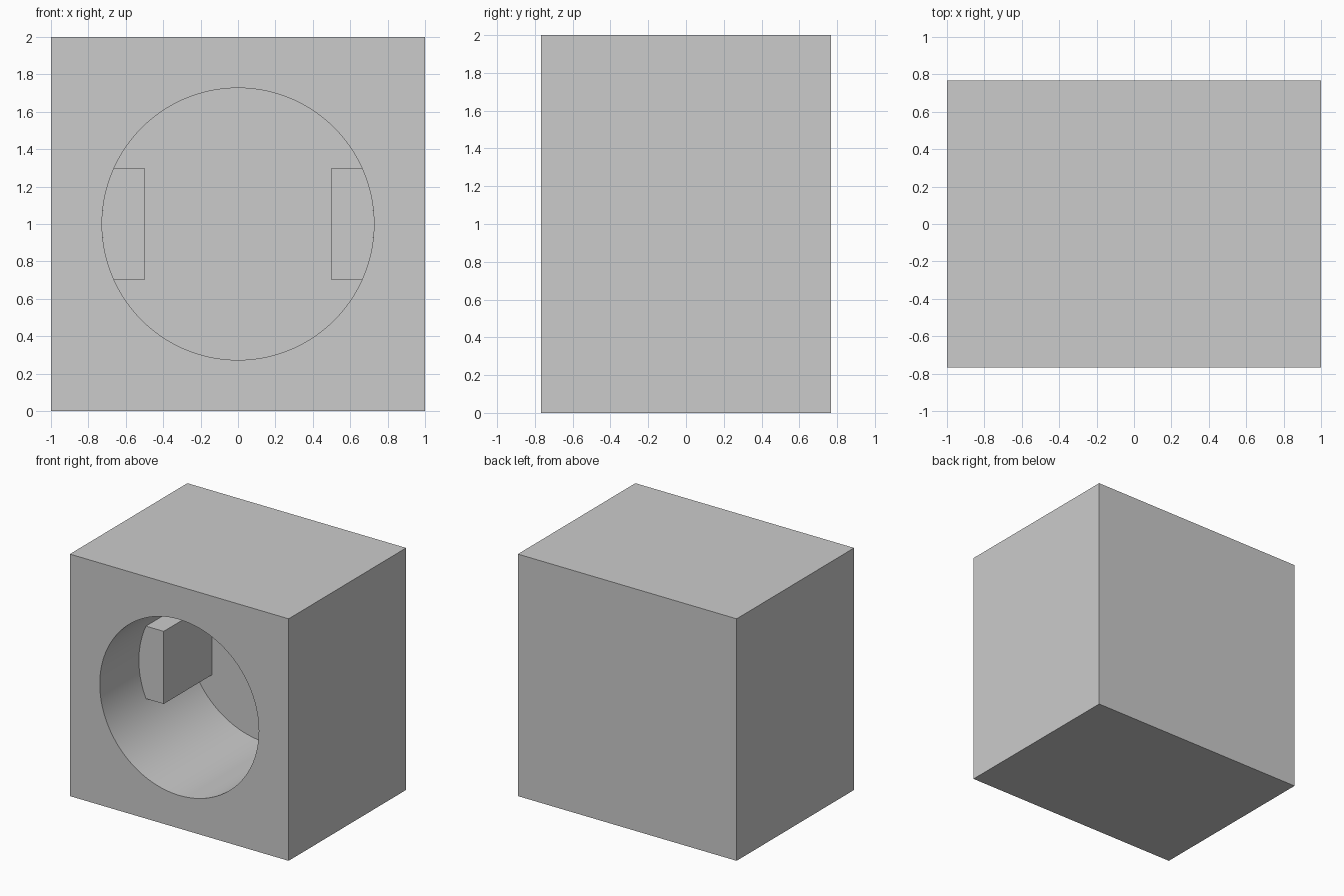
import bpy, bmesh, math

if "Cube" in bpy.data.objects:
    bpy.data.objects.remove(bpy.data.objects["Cube"])

HALF_DEPTH = 0.767       # housing reaches from -y to +y by this much
BORE_R, BORE_BACK = 0.727, 0.373
LUG_FRONT, LUG_INNER, LUG_HALF_H = -0.256, 0.5, 0.3
CENTRE_Z = 1.0


def extrude_profile(name, points, y0, y1):
    """Solid made by sweeping an (x, z) outline along y."""
    bm = bmesh.new()
    face = bm.faces.new([bm.verts.new((x, y0, z)) for x, z in points])
    swept = bmesh.ops.extrude_face_region(bm, geom=[face])["geom"]
    verts = [g for g in swept if isinstance(g, bmesh.types.BMVert)]
    bmesh.ops.translate(bm, verts=verts, vec=(0, y1 - y0, 0))
    bmesh.ops.recalc_face_normals(bm, faces=bm.faces)
    mesh = bpy.data.meshes.new(name)
    bm.to_mesh(mesh)
    bm.free()
    obj = bpy.data.objects.new(name, mesh)
    bpy.context.collection.objects.link(obj)
    return obj


def arc(a0, a1, steps, closed=False):
    """Points on the bore circle."""
    count = steps if closed else steps + 1
    angles = [a0 + (a1 - a0) * i / steps for i in range(count)]
    return [(BORE_R * math.cos(a), CENTRE_Z + BORE_R * math.sin(a)) for a in angles]


def smooth(obj):
    bpy.ops.object.select_all(action='DESELECT')
    obj.select_set(True)
    bpy.context.view_layer.objects.active = obj
    bpy.ops.object.shade_smooth_by_angle(angle=math.radians(30))


# Block housing with a blind round bore in the front
housing = extrude_profile("housing", [(-1, 0), (1, 0), (1, 2), (-1, 2)],
                          -HALF_DEPTH, HALF_DEPTH)
cutter = extrude_profile("bore_cutter", arc(0, math.tau, 128, closed=True),
                         -HALF_DEPTH - 0.2, BORE_BACK)
cutter.hide_render = True
cut = housing.modifiers.new("bore", 'BOOLEAN')
cut.operation, cut.solver, cut.object = 'DIFFERENCE', 'EXACT', cutter
bpy.context.view_layer.objects.active = housing
bpy.ops.object.modifier_apply(modifier=cut.name)
bpy.data.objects.remove(cutter)
smooth(housing)

# Pair of lugs on the bore wall, rounded on the outside to fit it
half_angle = math.asin(LUG_HALF_H / BORE_R)
outline = [(LUG_INNER, CENTRE_Z + LUG_HALF_H), (LUG_INNER, CENTRE_Z - LUG_HALF_H)]
outline += arc(-half_angle, half_angle, 20)
for side, name in ((-1, "left_lug"), (1, "right_lug")):
    lug = extrude_profile(name, [(side * x, z) for x, z in outline],
                          LUG_FRONT, BORE_BACK)
    smooth(lug)
